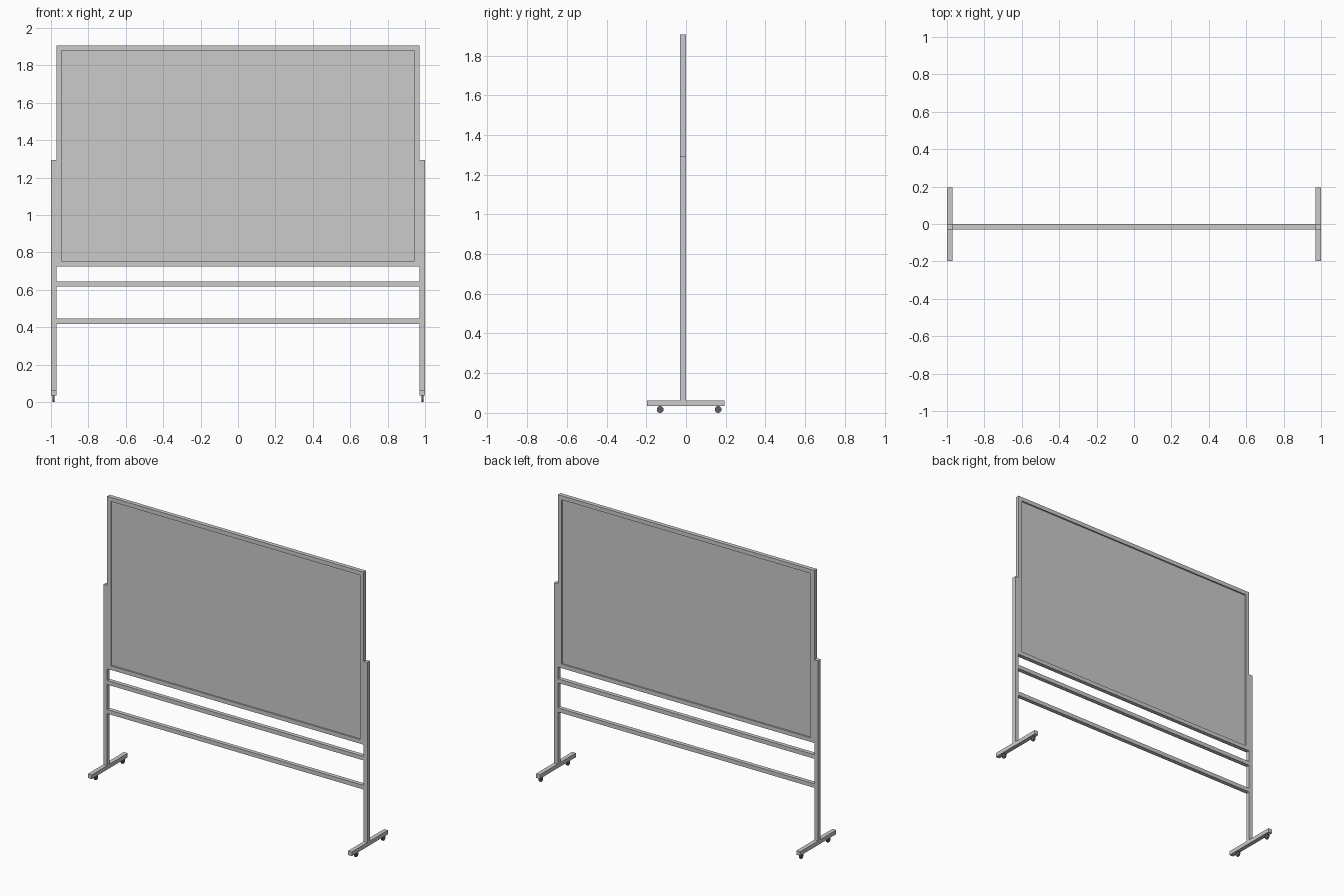
import bpy, bmesh
from math import pi
from mathutils import Matrix

if "Cube" in bpy.data.objects:
    bpy.data.objects.remove(bpy.data.objects["Cube"])


def material(name, rgb):
    m = bpy.data.materials.new(name)
    m.diffuse_color = (*rgb, 1)
    m.use_nodes = True
    m.node_tree.nodes["Principled BSDF"].inputs["Base Color"].default_value = m.diffuse_color
    return m


def finish(name, bm, mat=None):
    bmesh.ops.recalc_face_normals(bm, faces=bm.faces)
    me = bpy.data.meshes.new(name)
    bm.to_mesh(me)
    bm.free()
    ob = bpy.data.objects.new(name, me)
    bpy.context.collection.objects.link(ob)
    if mat:
        me.materials.append(mat)
    return ob


def box(name, x, y, z, mat=None):
    # Box given as (min, max) on each axis
    bm = bmesh.new()
    bmesh.ops.create_cube(bm, size=1)
    for v in bm.verts:
        v.co = [r[0] if c < 0 else r[1] for c, r in zip(v.co, (x, y, z))]
    return finish(name, bm, mat)


def wheel(name, x, y, z, radius, width, mat):
    bm = bmesh.new()
    bmesh.ops.create_cone(bm, cap_ends=True, segments=20, radius1=radius,
                          radius2=radius, depth=width,
                          matrix=Matrix.Translation((x, y, z)) @ Matrix.Rotation(pi / 2, 4, 'Y'))
    for f in bm.faces:
        f.smooth = len(f.verts) == 4
    for e in bm.edges:
        e.smooth = e.calc_face_angle(0) < 0.6
    return finish(name, bm, mat)


frame_grey = material("frame_grey", (0.55, 0.55, 0.55))
rubber = material("rubber", (0.12, 0.12, 0.12))

IN, OUT = 0.971, 1.0            # inner and outer faces of the posts
DEPTH = (-0.029, -0.001)        # shared depth of posts, rails and frame
BOTTOM, TOP, BAR = 0.725, 1.906, 0.028

# Board frame: rectangular ring with depth
bm = bmesh.new()
rings = []
for y in DEPTH:
    for inset in (0, BAR):
        x, lo, hi = IN - inset, BOTTOM + inset, TOP - inset
        rings.append([bm.verts.new(p) for p in
                      ((-x, y, lo), (x, y, lo), (x, y, hi), (-x, y, hi))])
fo, fi, bo, bi = rings
for a, b in ((fo, fi), (fi, bi), (bi, bo), (bo, fo)):
    for i in range(4):
        j = (i + 1) % 4
        bm.faces.new((a[i], a[j], b[j], b[i]))
finish("board_frame", bm, frame_grey)

# Writing panel set into the frame
box("writing_panel", (-IN + BAR, IN - BAR), (-0.019, -0.011),
    (BOTTOM + BAR, TOP - BAR))

# Cross rails
for name, z in (("lower_rail", 0.418), ("upper_rail", 0.617)):
    box(name, (-IN, IN), DEPTH, (z, z + 0.028))

# Posts, feet and casters on both sides
for side, s in (("left", -1), ("right", 1)):
    xs = tuple(sorted((s * IN, s * OUT)))
    mid = sum(xs) / 2
    box(side + "_post", xs, DEPTH, (0.062, 1.295))
    box(side + "_foot", xs, (-0.197, 0.194), (0.034, 0.062))
    for end, y in (("front", -0.13), ("back", 0.162)):
        wheel(f"{side}_{end}_wheel", mid, y, 0.0172, 0.0172, 0.011, rubber)
